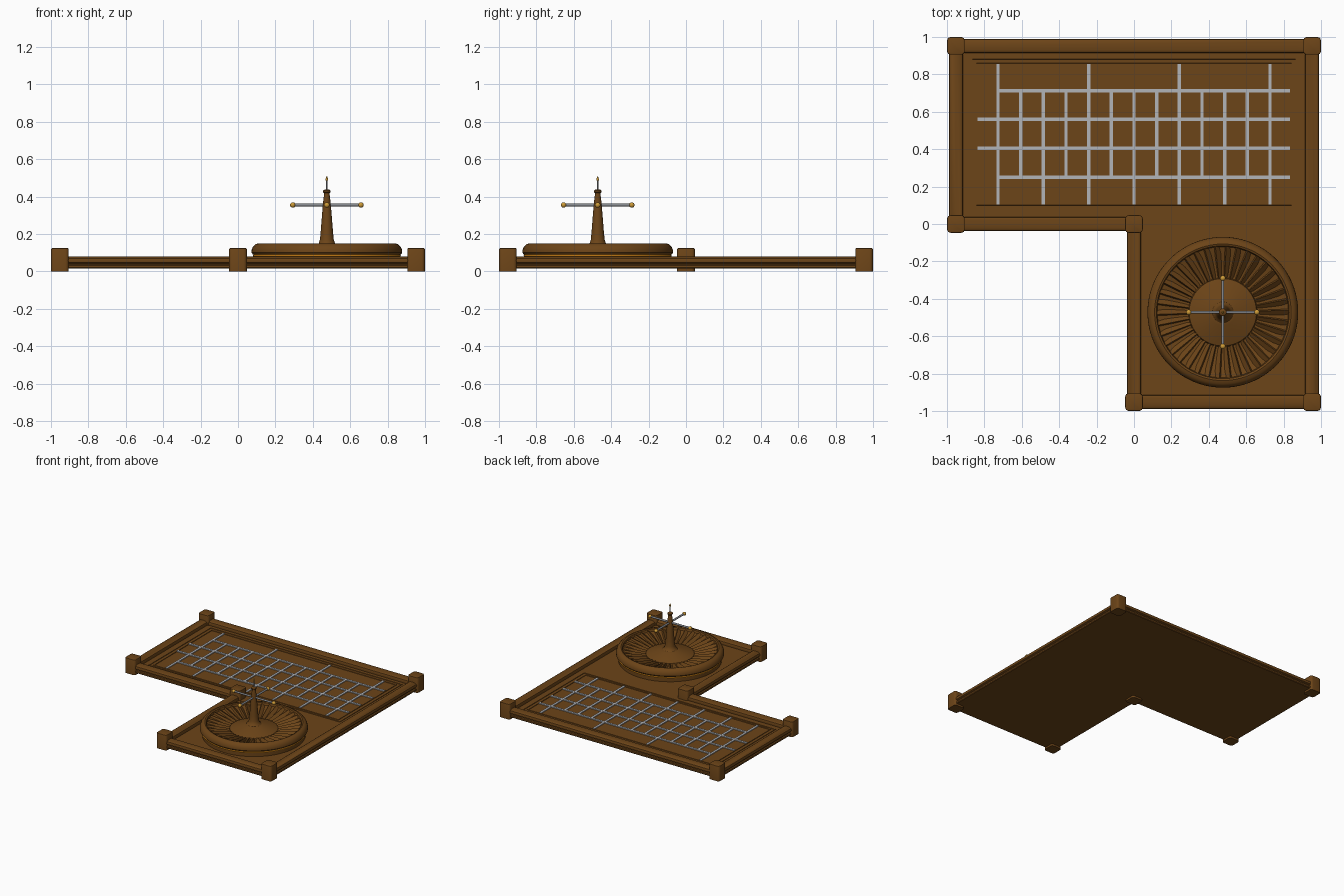
import bpy, bmesh, math
from mathutils import Matrix

if "Cube" in bpy.data.objects:
    bpy.data.objects.remove(bpy.data.objects["Cube"])

def mat(name, c):
    m = bpy.data.materials.new(name)
    m.diffuse_color = (*c, 1)
    m.use_nodes = True
    m.node_tree.nodes["Principled BSDF"].inputs["Base Color"].default_value = m.diffuse_color
    return m

WOOD = mat("wood", (0.15, 0.058, 0.009))
GOLD = mat("gold", (0.62, 0.33, 0.04))
AMBER = mat("amber", (0.75, 0.27, 0.01))
STEEL = mat("steel", (0.24, 0.25, 0.27))
LINE = mat("line", (0.45, 0.46, 0.48))

def finish(name, bm, m, smooth=True):
    bmesh.ops.recalc_face_normals(bm, faces=bm.faces)
    me = bpy.data.meshes.new(name)
    bm.to_mesh(me)
    bm.free()
    ob = bpy.data.objects.new(name, me)
    bpy.context.collection.objects.link(ob)
    me.materials.append(m)
    if smooth:
        bpy.ops.object.select_all(action='DESELECT')
        ob.select_set(True)
        bpy.context.view_layer.objects.active = ob
        bpy.ops.object.shade_smooth_by_angle(angle=math.radians(35))
    return ob

def box(bm, x0, x1, y0, y1, z0, z1):
    mx = Matrix.Translation(((x0 + x1) / 2, (y0 + y1) / 2, (z0 + z1) / 2))
    return bmesh.ops.create_cube(bm, size=1, matrix=mx @ Matrix.Diagonal((x1 - x0, y1 - y0, z1 - z0, 1)))['verts']

def lathe(name, prof, m, n=64, at=(0, 0)):
    bm = bmesh.new()
    rings = []
    for r, z in prof:
        if r == 0:
            rings.append([bm.verts.new((at[0], at[1], z))])
        else:
            rings.append([bm.verts.new((at[0] + r * math.cos(2 * math.pi * i / n),
                                        at[1] + r * math.sin(2 * math.pi * i / n), z)) for i in range(n)])
    for a, b in zip(rings, rings[1:]):
        for i in range(n):
            j = (i + 1) % n
            f = [a[i % len(a)], a[j % len(a)], b[j % len(b)], b[i % len(b)]]
            bm.faces.new(list(dict.fromkeys(f)))
    return finish(name, bm, m)

# profile (outward offset, z) swept round a mitred right-angled loop of (x, y, outward x, outward y)
def sweep(name, loop, prof, m):
    bm = bmesh.new()
    rings = [[bm.verts.new((x + sx * d, y + sy * d, z)) for d, z in prof] for x, y, sx, sy in loop]
    for k in range(len(rings)):
        a, b = rings[k], rings[(k + 1) % len(rings)]
        for i in range(len(prof)):
            j = (i + 1) % len(prof)
            bm.faces.new((a[i], b[i], b[j], a[j]))
    return finish(name, bm, m)

C = 0.952
L = [(-C, C, -1, 1), (-C, 0, -1, -1), (0, 0, -1, -1), (0, -C, -1, -1), (C, -C, 1, -1), (C, C, 1, 1)]

# L-shaped table top
bm = bmesh.new()
top = bm.faces.new([bm.verts.new((x, y, 0.045)) for x, y, _, _ in L])
ext = bmesh.ops.extrude_face_region(bm, geom=[top])
bmesh.ops.translate(bm, vec=(0, 0, -0.03), verts=[v for v in ext['geom'] if isinstance(v, bmesh.types.BMVert)])
finish("table_top", bm, WOOD, False)

# moulded edge rail
sweep("edge_rail", L, [(-0.033, 0.015), (0.03, 0.015), (0.034, 0.02), (0.034, 0.032), (0.026, 0.036),
                       (0.026, 0.043), (0.036, 0.048), (0.038, 0.058), (0.034, 0.07), (0.022, 0.078),
                       (0, 0.08), (-0.022, 0.078), (-0.034, 0.07), (-0.038, 0.058), (-0.036, 0.045)], WOOD)

# corner posts
bm = bmesh.new()
h = 0.047
for x, y, _, _ in L:
    box(bm, x - h, x + h, y - h, y + h, 0, 0.125)
vert = [e for e in bm.edges if abs(e.verts[0].co.z - e.verts[1].co.z) > 0.05]
bmesh.ops.bevel(bm, geom=vert, offset=0.018, segments=4, affect='EDGES', profile=0.5)
rim = [e for e in bm.edges if min(v.co.z for v in e.verts) > 0.12]
bmesh.ops.bevel(bm, geom=rim, offset=0.006, segments=2, affect='EDGES', profile=0.5)
finish("corner_posts", bm, WOOD)

# moulding strips around the betting field
def rect(x, y0, y1):
    return [(-x, y1, -1, 1), (-x, y0, -1, -1), (x, y0, 1, -1), (x, y1, 1, 1)]
strip = [(-0.005, 0.044), (-0.004, 0.049), (0.004, 0.049), (0.005, 0.044)]
sweep("field_border_outer", rect(0.868, 0.082, 0.885), strip, WOOD)
sweep("field_border_inner", rect(0.838, 0.105, 0.855), strip, WOOD)

# betting grid lines
bm = bmesh.new()
w, z0, z1 = 0.009, 0.044, 0.052
for i in range(13):
    x = -0.727 + i * 0.1212
    lo = 0.105 if i % 4 == 0 or i in (2, 6, 10) else 0.25
    hi = 0.855 if i % 4 == 0 else 0.715
    box(bm, x - w, x + w, lo, hi, z0, z1)
for y, x0 in ((0.25, -0.735), (0.405, -0.838), (0.56, -0.838), (0.712, -0.735)):
    box(bm, x0, 0.835, y - w, y + w, z0, z1 + 0.0005)
finish("grid_lines", bm, LINE, False)

# wheel base, glowing ring and bowl
W = (0.475, -0.472)
lathe("wheel_base", [(0, 0.044), (0.385, 0.044), (0.385, 0.078), (0, 0.078)], WOOD, at=W)
lathe("wheel_ring", [(0.37, 0.074), (0.392, 0.076), (0.396, 0.083), (0.392, 0.091), (0.37, 0.092)], AMBER, at=W)
lathe("wheel_bowl", [(0, 0.086), (0.37, 0.086), (0.395, 0.09), (0.403, 0.1), (0.402, 0.115), (0.395, 0.132),
                     (0.382, 0.145), (0.365, 0.15), (0.355, 0.146), (0.35, 0.128), (0.27, 0.105),
                     (0.2, 0.088), (0.185, 0.09), (0.18, 0.1), (0.13, 0.117), (0.07, 0.134),
                     (0.055, 0.138), (0, 0.138)], WOOD, 76, W)

# slanted pocket fins
bm = bmesh.new()
N = 38
for i in range(N):
    a = 2 * math.pi * i / N
    rot = Matrix.Translation((*W, 0)) @ Matrix.Rotation(a, 4, 'Z')
    pts = [(r, s, z) for r, g, lo, hi in ((0.18, 0.012, 0.08, 0.105), (0.356, 0.022, 0.122, 0.142))
           for s, z in ((-g, lo), (g, lo), (g * 0.5, hi))]
    v = [bm.verts.new(rot @ Matrix.Translation(p).to_translation()) for p in pts]
    for f in ((0, 1, 2), (3, 4, 5), (0, 1, 4, 3), (1, 2, 5, 4), (2, 0, 3, 5)):
        bm.faces.new([v[k] for k in f])
finish("pocket_fins", bm, WOOD, False)

# turret, finial rod and finial tip
lathe("turret", [(0, 0.13), (0.06, 0.135), (0.044, 0.148), (0.037, 0.17), (0.033, 0.21), (0.026, 0.3), (0.02, 0.37),
                 (0.014, 0.418), (0.02, 0.424), (0.02, 0.432), (0.012, 0.438), (0, 0.44)], WOOD, 32, W)
lathe("finial_rod", [(0, 0.43), (0.0045, 0.43), (0.0035, 0.49), (0, 0.49)], STEEL, 16, W)
lathe("finial_tip", [(0, 0.482), (0.006, 0.487), (0.007, 0.493), (0.004, 0.503), (0, 0.511)], GOLD, 16, W)

# cross handle with ball ends
rods, balls = bmesh.new(), bmesh.new()
for axis in 'XY':
    mx = Matrix.Translation((*W, 0.355)) @ Matrix.Rotation(math.pi / 2, 4, axis)
    bmesh.ops.create_cone(rods, cap_ends=True, segments=16, radius1=0.0075, radius2=0.0075, depth=0.36, matrix=mx)
for k in range(4):
    a = k * math.pi / 2
    p = (W[0] + 0.182 * math.cos(a), W[1] + 0.182 * math.sin(a), 0.355)
    bmesh.ops.create_uvsphere(balls, u_segments=20, v_segments=12, radius=0.0145, matrix=Matrix.Translation(p))
finish("handle_rods", rods, STEEL)
finish("handle_balls", balls, GOLD)
